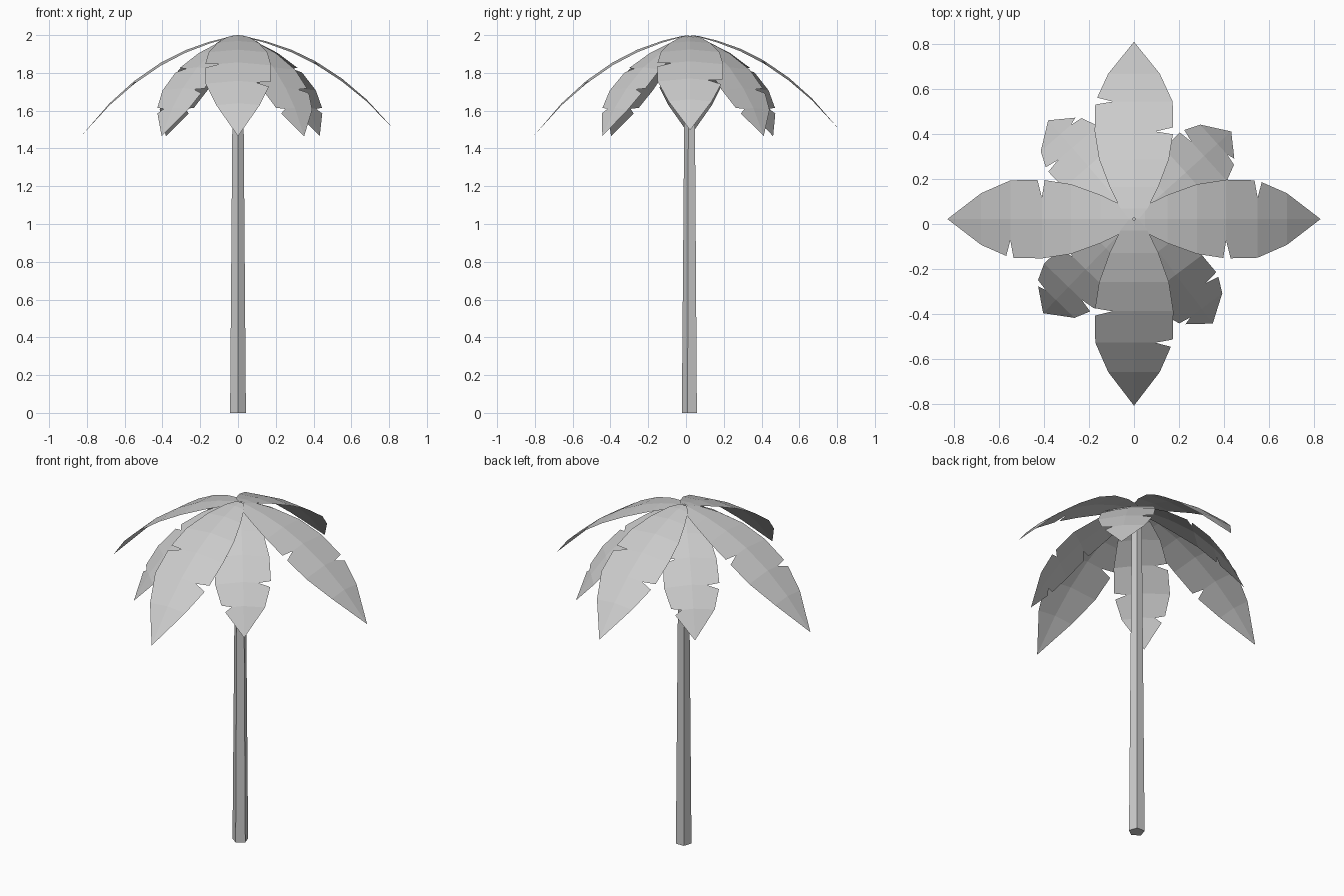
import bpy, bmesh, math
from mathutils import Vector

cube = bpy.data.objects.get("Cube")
if cube:
    bpy.data.objects.remove(cube, do_unlink=True)

CENTRE_Y = 0.022
TOP = 2.0

grey = bpy.data.materials.new("light_grey")
grey.use_nodes = True
grey.diffuse_color = (0.6, 0.6, 0.6, 1)
grey.node_tree.nodes["Principled BSDF"].inputs["Base Color"].default_value = (0.6, 0.6, 0.6, 1)

# Leaf profiles: reach from the crown, drop below the top, half width
LONG = [(0.005, 0.0, 0.025), (0.05, 0.006, 0.06), (0.15, 0.03, 0.108), (0.28, 0.075, 0.155),
        (0.41, 0.14, 0.175), (0.55, 0.235, 0.172), (0.68, 0.35, 0.115), (0.83, 0.52, 0.0)]
SHORT = [(0.01, 0.015, 0.025), (0.08, 0.035, 0.07), (0.18, 0.085, 0.115), (0.31, 0.17, 0.145),
         (0.42, 0.28, 0.15), (0.5, 0.385, 0.115), (0.582, 0.535, 0.0)]
# Tears: (side, station)
LONG_TEARS = {(1, 5), (-1, 4)}
SHORT_TEARS = {(1, 4), (-1, 3), (-1, 5)}
FOLD = 0.015


def add_object(name, bm):
    mesh = bpy.data.meshes.new(name)
    bm.to_mesh(mesh)
    bm.free()
    mesh.materials.append(grey)
    obj = bpy.data.objects.new(name, mesh)
    bpy.context.collection.objects.link(obj)
    return obj


def leaf(name, profile, tears, angle, reach=1.0, droop=1.0, lift=0.0):
    """A drooping strip with a soft centre fold and V-shaped tears in its edges."""
    bm = bmesh.new()
    a = math.radians(angle)
    out = Vector((math.cos(a), math.sin(a), 0))
    across = Vector((-out.y, out.x, 0))

    def point(i, u, slide=0.0):
        r, d, w = profile[i]
        if slide:
            step = 1 if slide > 0 else -1
            r2, d2, w2 = profile[i + step]
            t = abs(slide)
            r, d, w = r + (r2 - r) * t, d + (d2 - d) * t, w + (w2 - w) * t
        p = out * (r * reach) + across * (w * u)
        p.y += CENTRE_Y
        p.z = TOP + lift - d * droop - FOLD * abs(u) * w / 0.17
        return p

    for side in (1, -1):
        for i in range(len(profile) - 1):
            # inner strip, then the edge strip that carries the tears
            inner = [point(i, 0), point(i + 1, 0), point(i + 1, side * 0.55), point(i, side * 0.55)]
            start = 0.14 if (side, i) in tears else 0
            end = -0.1 if (side, i + 1) in tears else 0
            edge = [point(i, side * 0.55), point(i + 1, side * 0.55),
                    point(i + 1, side, end), point(i, side, start)]
            for quad in (inner, edge):
                if side < 0:
                    quad.reverse()
                bm.faces.new([bm.verts.new(p) for p in quad])
    bmesh.ops.remove_doubles(bm, verts=bm.verts, dist=0.0005)
    add_object(name, bm)


# Trunk: tapered five-sided pole
bm = bmesh.new()
bmesh.ops.create_cone(bm, cap_ends=True, segments=5, radius1=0.044, radius2=0.028, depth=1.97)
for v in bm.verts:
    v.co = Vector((-v.co.x, -v.co.y, v.co.z + 0.985))
front = min(bm.verts, key=lambda v: v.co.y).co
turn = -math.pi / 2 - math.atan2(front.y, front.x)
for v in bm.verts:
    x, y = v.co.x, v.co.y
    v.co.x = x * math.cos(turn) - y * math.sin(turn)
    v.co.y = x * math.sin(turn) + y * math.cos(turn) + CENTRE_Y
add_object("trunk", bm)

# Upper leaves
for name, angle, reach, droop, lift in (
        ("left", 0, 1.0, 0.96, -0.004), ("right", 180, 1.0, 1.02, -0.004),
        ("back", 90, 0.95, 0.96, 0.0), ("front", -90, 1.0, 1.03, 0.0)):
    leaf("upper_leaf_" + name, LONG, LONG_TEARS, angle, reach, droop, lift)

# Lower leaves, shorter and steeper
for name, angle in (("front_left", -53), ("back_left", 42), ("back_right", 131), ("front_right", -134)):
    leaf("lower_leaf_" + name, SHORT, SHORT_TEARS, angle)
